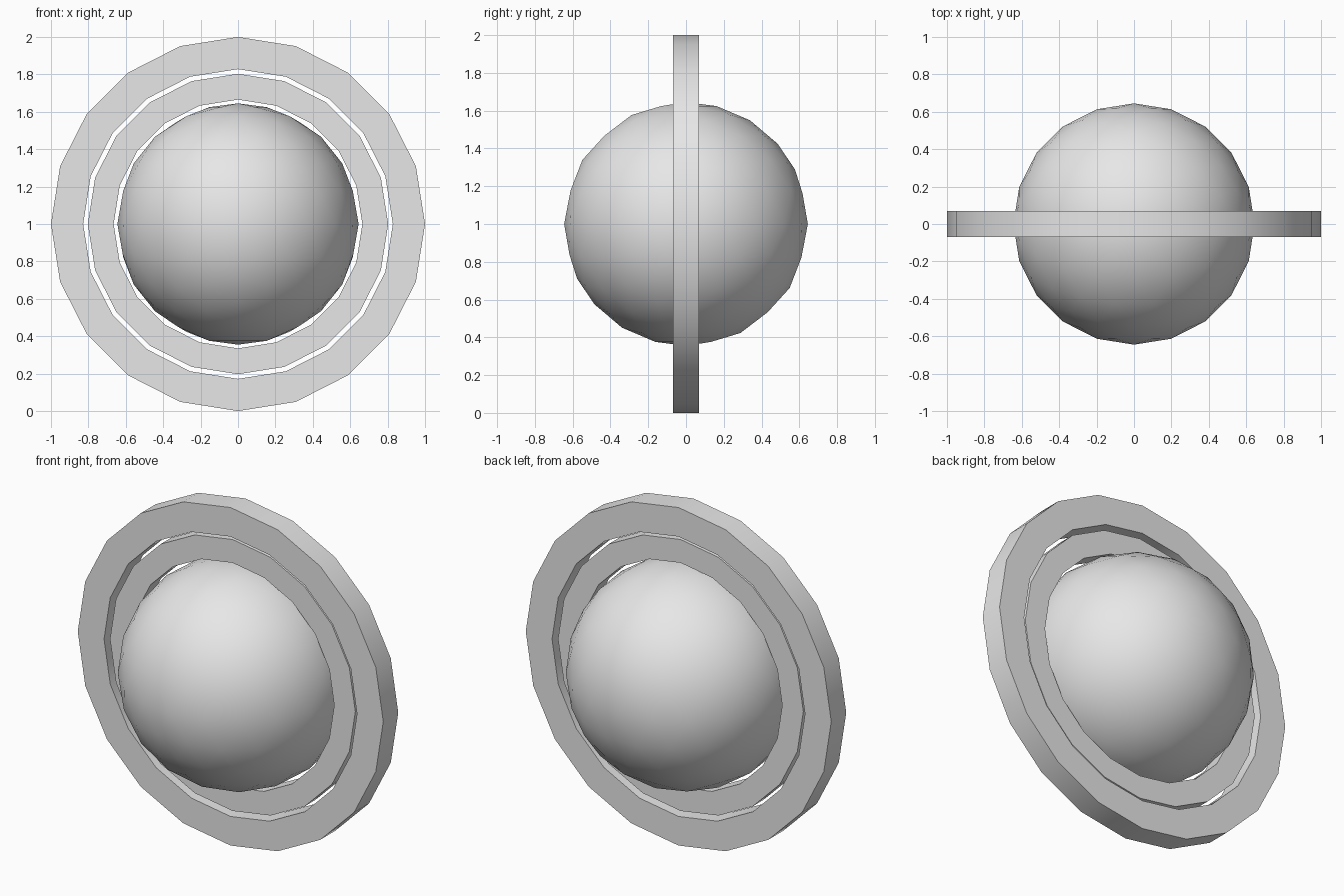
import bpy, bmesh, math

cube = bpy.data.objects.get("Cube")
if cube:
    bpy.data.objects.remove(cube, do_unlink=True)

SIDES = 20
CENTRE_Z = 1.0

grey = bpy.data.materials.new("light_grey")
grey.use_nodes = True
colour = (0.8, 0.8, 0.8, 1.0)
grey.diffuse_color = colour
grey.node_tree.nodes["Principled BSDF"].inputs["Base Color"].default_value = colour


def finish(obj, angle):
    """Assign the material and smooth everything except sharp edges."""
    obj.data.materials.append(grey)
    bpy.ops.object.select_all(action='DESELECT')
    obj.select_set(True)
    bpy.context.view_layer.objects.active = obj
    bpy.ops.object.shade_smooth_by_angle(angle=math.radians(angle))


def make_ring(name, outer, inner, half_depth):
    """Upright flat band: a rectangular section swept around the y axis."""
    bm = bmesh.new()
    section = [(outer, -half_depth), (outer, half_depth),
               (inner, half_depth), (inner, -half_depth)]
    loops = []
    for i in range(SIDES):
        a = 2 * math.pi * i / SIDES
        loops.append([bm.verts.new((r * math.sin(a), y, r * math.cos(a)))
                      for r, y in section])
    for i in range(SIDES):
        a, b = loops[i], loops[(i + 1) % SIDES]
        for k in range(4):
            n = (k + 1) % 4
            bm.faces.new((a[k], a[n], b[n], b[k]))
    bmesh.ops.recalc_face_normals(bm, faces=bm.faces)
    mesh = bpy.data.meshes.new(name)
    bm.to_mesh(mesh)
    bm.free()
    obj = bpy.data.objects.new(name, mesh)
    bpy.context.collection.objects.link(obj)
    obj.location.z = CENTRE_Z
    finish(obj, 30)


# Concentric rings, the inner one slightly thinner
make_ring("outer_ring", 1.0, 0.828, 0.07)
make_ring("inner_ring", 0.803, 0.665, 0.05)

# Central ball
bpy.ops.mesh.primitive_ico_sphere_add(
    subdivisions=3, radius=0.645, location=(0, 0, CENTRE_Z),
    rotation=(0, 0, math.radians(90)))
ball = bpy.context.object
ball.name = "central_ball"
finish(ball, 60)
